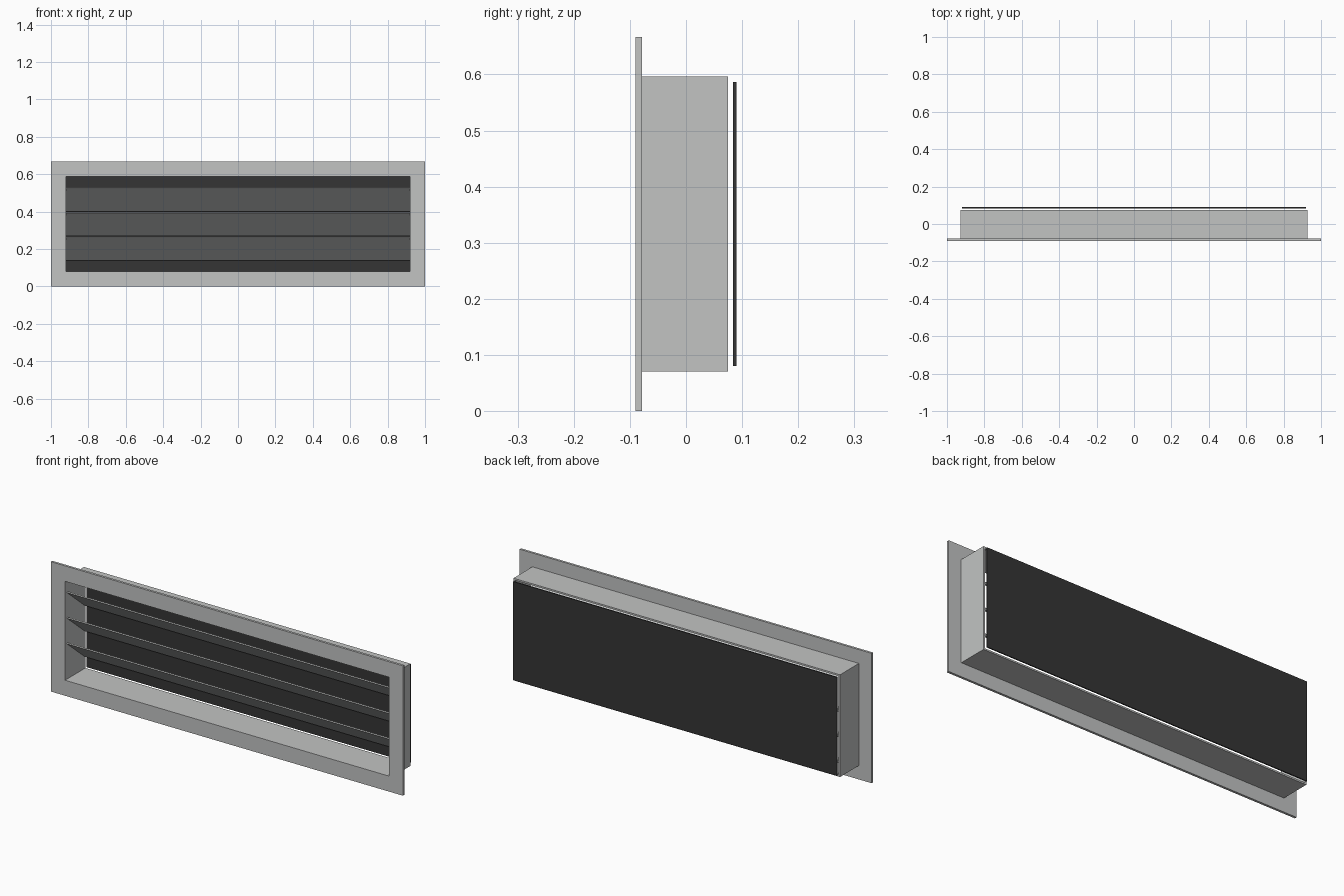
import bpy, bmesh, math

if "Cube" in bpy.data.objects:
    bpy.data.objects.remove(bpy.data.objects["Cube"])

ZC = 0.3335  # mid height of the grille


def material(name, rgb):
    m = bpy.data.materials.new(name)
    m.diffuse_color = (*rgb, 1)
    m.use_nodes = True
    m.node_tree.nodes["Principled BSDF"].inputs["Base Color"].default_value = m.diffuse_color
    return m


GREY = material("light grey metal", (0.54, 0.55, 0.545))
DARK = material("dark mesh", (0.036, 0.036, 0.036))


def finish(name, bm, mat):
    bmesh.ops.recalc_face_normals(bm, faces=bm.faces)
    me = bpy.data.meshes.new(name)
    bm.to_mesh(me)
    bm.free()
    me.materials.append(mat)
    ob = bpy.data.objects.new(name, me)
    bpy.context.collection.objects.link(ob)
    return ob


def ring(name, outer, inner, y0, y1, mat):
    """Rectangular tube along y; outer and inner are (half width, half height)."""
    bm = bmesh.new()
    loops = []
    for (w, h), y in ((outer, y0), (outer, y1), (inner, y1), (inner, y0)):
        loops.append([bm.verts.new((sx * w, y, ZC + sz * h))
                      for sx, sz in ((-1, -1), (1, -1), (1, 1), (-1, 1))])
    for a, b in zip(loops, loops[1:] + loops[:1]):
        for i in range(4):
            j = (i + 1) % 4
            bm.faces.new((a[i], a[j], b[j], b[i]))
    return finish(name, bm, mat)


def box(name, size, loc, mat, tilt=0):
    bm = bmesh.new()
    bmesh.ops.create_cube(bm, size=1)
    bmesh.ops.scale(bm, vec=size, verts=bm.verts)
    ob = finish(name, bm, mat)
    ob.location = loc
    ob.rotation_euler.x = tilt
    return ob


# Front flange and the duct collar behind it
ring("front_flange", (1.0, 0.3335), (0.92, 0.254), -0.09, -0.078, GREY)
ring("duct_collar", (0.928, 0.2625), (0.92, 0.254), -0.078, 0.075, GREY)

# Slanted blades, front edge high and back edge low
for i in (-1, 0, 1):
    box(f"blade_{i + 2}", (1.84, 0.19, 0.006), (0, 0, ZC + i * 0.1315),
        GREY, math.radians(-40))

# Dark screen floating just behind the collar
box("back_screen", (1.84, 0.006, 0.506), (0, 0.087, ZC), DARK)
